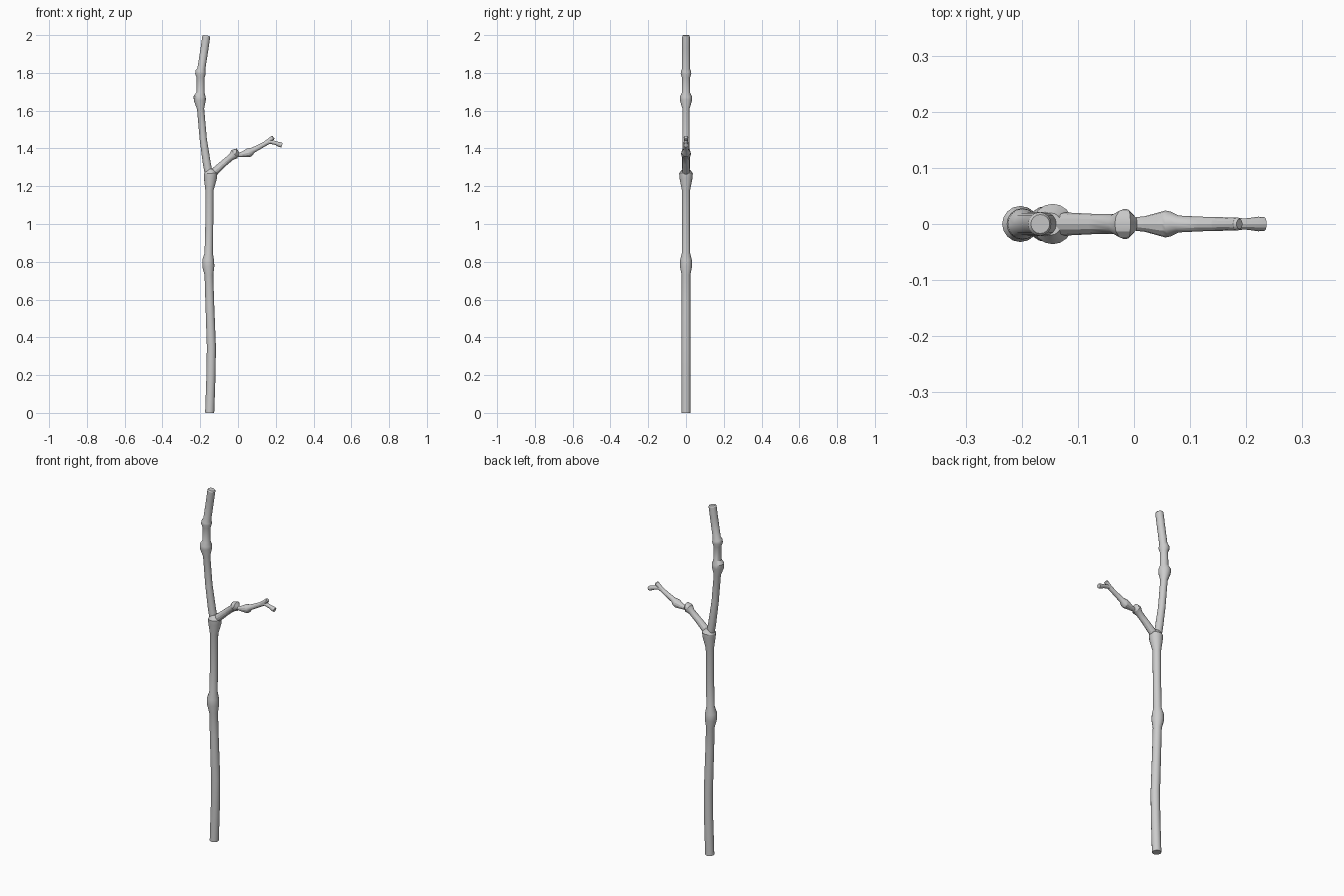
import bpy, bmesh
from math import sin, cos, pi
from mathutils import Vector


def limb(name, rings, sides=16):
    """Tube through (x, z, radius) rings lying in the y = 0 plane, capped at both ends."""
    bm = bmesh.new()
    pts = [Vector((x, 0, z)) for x, z, r in rings]
    loops = []
    for i, (p, ring) in enumerate(zip(pts, rings)):
        tangent = (pts[min(i + 1, len(pts) - 1)] - pts[max(i - 1, 0)]).normalized()
        side = Vector((0, 1, 0))
        across = side.cross(tangent)
        loops.append([bm.verts.new(p + ring[2] * (across * cos(2 * pi * k / sides)
                                                  + side * sin(2 * pi * k / sides)))
                      for k in range(sides)])
    for a, b in zip(loops, loops[1:]):
        for k in range(sides):
            n = (k + 1) % sides
            bm.faces.new((a[k], a[n], b[n], b[k]))
    bm.faces.new(loops[0])
    bm.faces.new(loops[-1])
    bmesh.ops.recalc_face_normals(bm, faces=bm.faces)
    mesh = bpy.data.meshes.new(name)
    bm.to_mesh(mesh)
    bm.free()
    obj = bpy.data.objects.new(name, mesh)
    bpy.context.collection.objects.link(obj)
    bpy.ops.object.select_all(action='DESELECT')
    obj.select_set(True)
    bpy.context.view_layer.objects.active = obj
    bpy.ops.object.shade_smooth_by_angle(angle=0.5)
    return obj


# Lower trunk with a knot and the flared collar at the fork
limb("lower_trunk", [
    (-0.150, 0.00, .024), (-0.143, 0.20, .024), (-0.141, 0.35, .024),
    (-0.150, 0.60, .023), (-0.154, 0.73, .023), (-0.157, 0.775, .032),
    (-0.158, 0.81, .031), (-0.155, 0.845, .022), (-0.152, 1.00, .021),
    (-0.151, 1.18, .022), (-0.146, 1.245, .035), (-0.145, 1.268, .036),
    (-0.149, 1.29, .020)])

# Upper trunk with two knots
limb("upper_trunk", [
    (-0.152, 1.25, .021), (-0.165, 1.32, .021), (-0.184, 1.45, .019),
    (-0.198, 1.61, .019), (-0.202, 1.655, .032), (-0.203, 1.675, .032),
    (-0.199, 1.695, .022), (-0.198, 1.775, .021), (-0.199, 1.795, .028),
    (-0.198, 1.808, .027), (-0.194, 1.822, .021), (-0.177, 1.93, .021),
    (-0.168, 1.992, .021), (-0.167, 1.998, .017)])

# Side branch with two knots
limb("side_branch", [
    (-0.150, 1.255, .022), (-0.110, 1.290, .020), (-0.070, 1.326, .018),
    (-0.035, 1.355, .018), (-0.018, 1.370, .027), (-0.010, 1.374, .026),
    (0.003, 1.367, .012), (0.020, 1.368, .014), (0.056, 1.377, .024),
    (0.066, 1.382, .022), (0.080, 1.391, .015), (0.120, 1.412, .013),
    (0.160, 1.434, .012)], 12)

# Twig tips
limb("upper_twig", [
    (0.145, 1.427, .012), (0.165, 1.442, .011), (0.184, 1.457, .012),
    (0.188, 1.460, .009)], 12)
limb("lower_twig", [
    (0.150, 1.430, .012), (0.170, 1.436, .011), (0.200, 1.428, .010),
    (0.222, 1.420, .013), (0.233, 1.417, .012)], 12)
